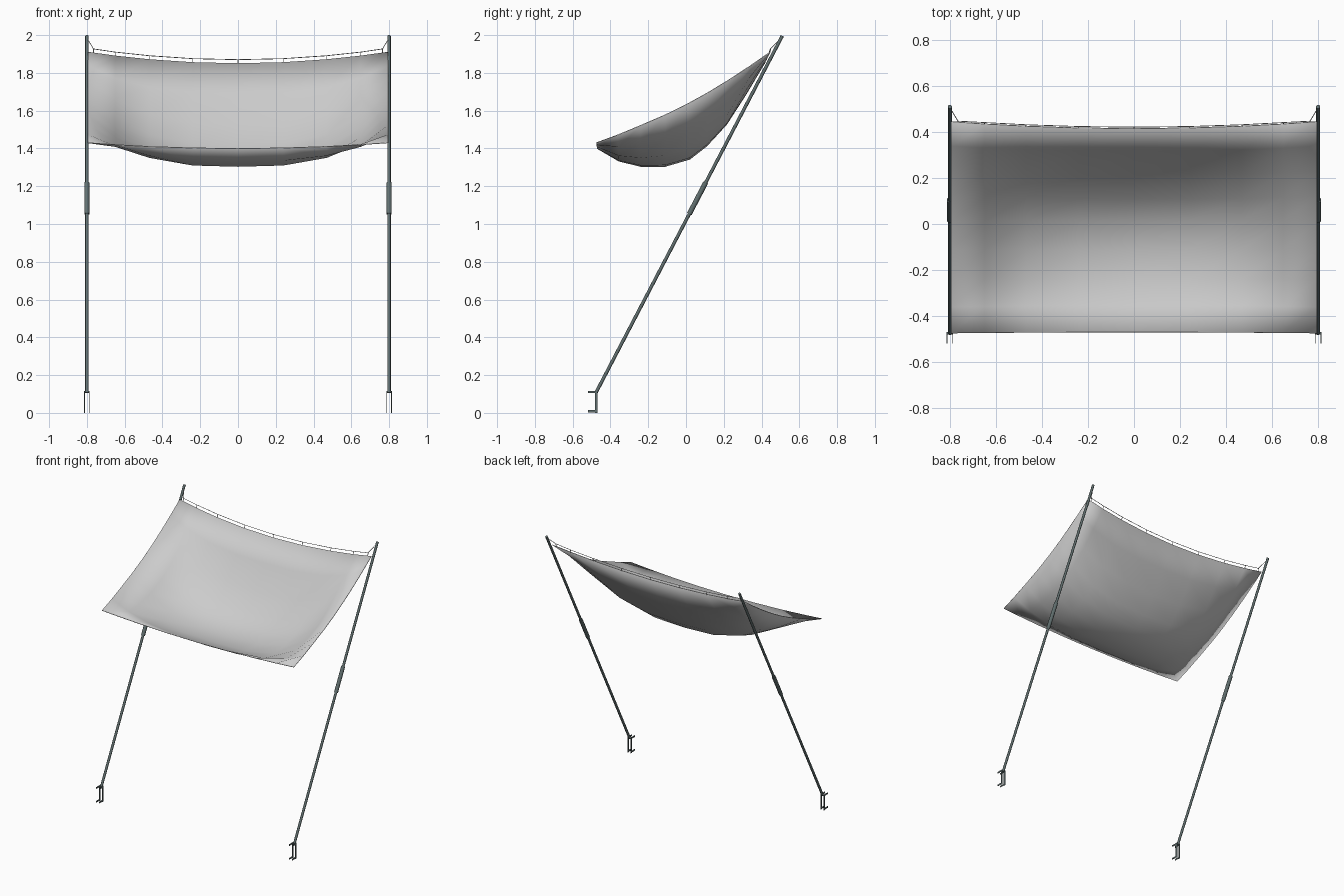
import bpy, bmesh
from mathutils import Vector

if "Cube" in bpy.data.objects:
    bpy.data.objects.remove(bpy.data.objects["Cube"])

dark = bpy.data.materials.new("dark_metal")
dark.diffuse_color = (0.12, 0.16, 0.16, 1)
dark.use_nodes = True
dark.node_tree.nodes["Principled BSDF"].inputs["Base Color"].default_value = dark.diffuse_color


def add_object(name, bm, mat=None, smooth=None):
    bmesh.ops.recalc_face_normals(bm, faces=bm.faces)
    mesh = bpy.data.meshes.new(name)
    bm.to_mesh(mesh)
    bm.free()
    ob = bpy.data.objects.new(name, mesh)
    bpy.context.collection.objects.link(ob)
    if mat:
        mesh.materials.append(mat)
    if smooth:
        bpy.ops.object.select_all(action='DESELECT')
        ob.select_set(True)
        bpy.context.view_layer.objects.active = ob
        bpy.ops.object.shade_smooth_by_angle(angle=smooth)
    return ob


def rod(bm, a, b, r, sides=12):
    a, b = Vector(a), Vector(b)
    d = b - a
    new = bmesh.ops.create_cone(bm, cap_ends=True, segments=sides,
                                radius1=r, radius2=r, depth=d.length)["verts"]
    mat = d.to_track_quat('Z', 'Y').to_matrix().to_4x4()
    mat.translation = (a + b) / 2
    bmesh.ops.transform(bm, matrix=mat, verts=new)


def box(bm, lo, hi):
    lo, hi = Vector(lo), Vector(hi)
    new = bmesh.ops.create_cube(bm, size=1)["verts"]
    for v in new:
        v.co = Vector([c * s for c, s in zip(v.co, hi - lo)]) + (lo + hi) / 2


# Sagging canopy: rows of (side y, side z, middle y, middle z), front to back
rows = [(-.475, 1.43, -.47, 1.40), (-.36, 1.472, -.355, 1.333),
        (-.24, 1.522, -.24, 1.305), (-.11, 1.578, -.11, 1.305),
        (.01, 1.637, .02, 1.343), (.12, 1.698, .11, 1.413),
        (.23, 1.765, .215, 1.527), (.34, 1.837, .32, 1.69),
        (.445, 1.91, .415, 1.85)]
columns = [-.795, -.65, -.47, -.24, 0, .24, .47, .65, .795]


def canopy_point(row, x):
    sy, sz, my, mz = row
    power = 2 if row in (rows[0], rows[-1]) else 2.9
    f = 1 - (abs(x) / .795) ** power
    return Vector((x, sy + (my - sy) * f, sz + (mz - sz) * f))


bm = bmesh.new()
grid = [[bm.verts.new(canopy_point(r, x)) for x in columns] for r in rows]
for a, b in zip(grid, grid[1:]):
    for i in range(len(columns) - 1):
        bm.faces.new((a[i], a[i + 1], b[i + 1], b[i]))
canopy = add_object("canopy", bm, smooth=1.2)
solid = canopy.modifiers.new("thickness", 'SOLIDIFY')
solid.thickness = 0.004
solid.offset = 0

# Leaning poles, each with a joint sleeve and foot bracket
foot, tip = Vector((0, -.475, .11)), Vector((0, .51, 1.996))
for side, sx in (("left", -.8), ("right", .8)):
    off = Vector((sx, 0, 0))
    at = lambda t: foot.lerp(tip, t) + off
    bm = bmesh.new()
    rod(bm, at(0), at(1), .009)
    add_object(side + "_pole", bm, dark, .7)
    bm = bmesh.new()
    rod(bm, at(.5), at(.588), .0135)
    add_object(side + "_sleeve", bm, dark, .7)

    # Two C-shaped plates joined by a pin under the pole
    bm = bmesh.new()
    for dx in (-.012, .012):
        x0, x1 = sx + dx - .002, sx + dx + .002
        box(bm, (x0, -.481, 0), (x1, -.469, .117))
        box(bm, (x0, -.52, .106), (x1, -.481, .117))
        box(bm, (x0, -.52, .003), (x1, -.481, .014))
    rod(bm, (sx - .014, -.475, .111), (sx + .014, -.475, .111), .005)
    add_object(side + "_foot_bracket", bm, dark)

# Thin cord tied to the pole tips and laced along the back edge
path = [Vector((-.8, .505, 1.985)), Vector((-.765, .447, 1.927))]
loops = columns[1:-1]
path += [canopy_point(rows[-1], x) + Vector((0, .006, .02)) for x in loops]
path += [Vector((.765, .447, 1.927)), Vector((.8, .505, 1.985))]
bm = bmesh.new()
for a, b in zip(path, path[1:]):
    rod(bm, a, b, .002, 6)
add_object("cord", bm)

bm = bmesh.new()
for x in [-.765] + loops + [.765]:
    p = canopy_point(rows[-1], x)
    rod(bm, p - Vector((0, 0, .003)), p + Vector((0, .006, .021)), .002, 6)
add_object("cord_loops", bm)
